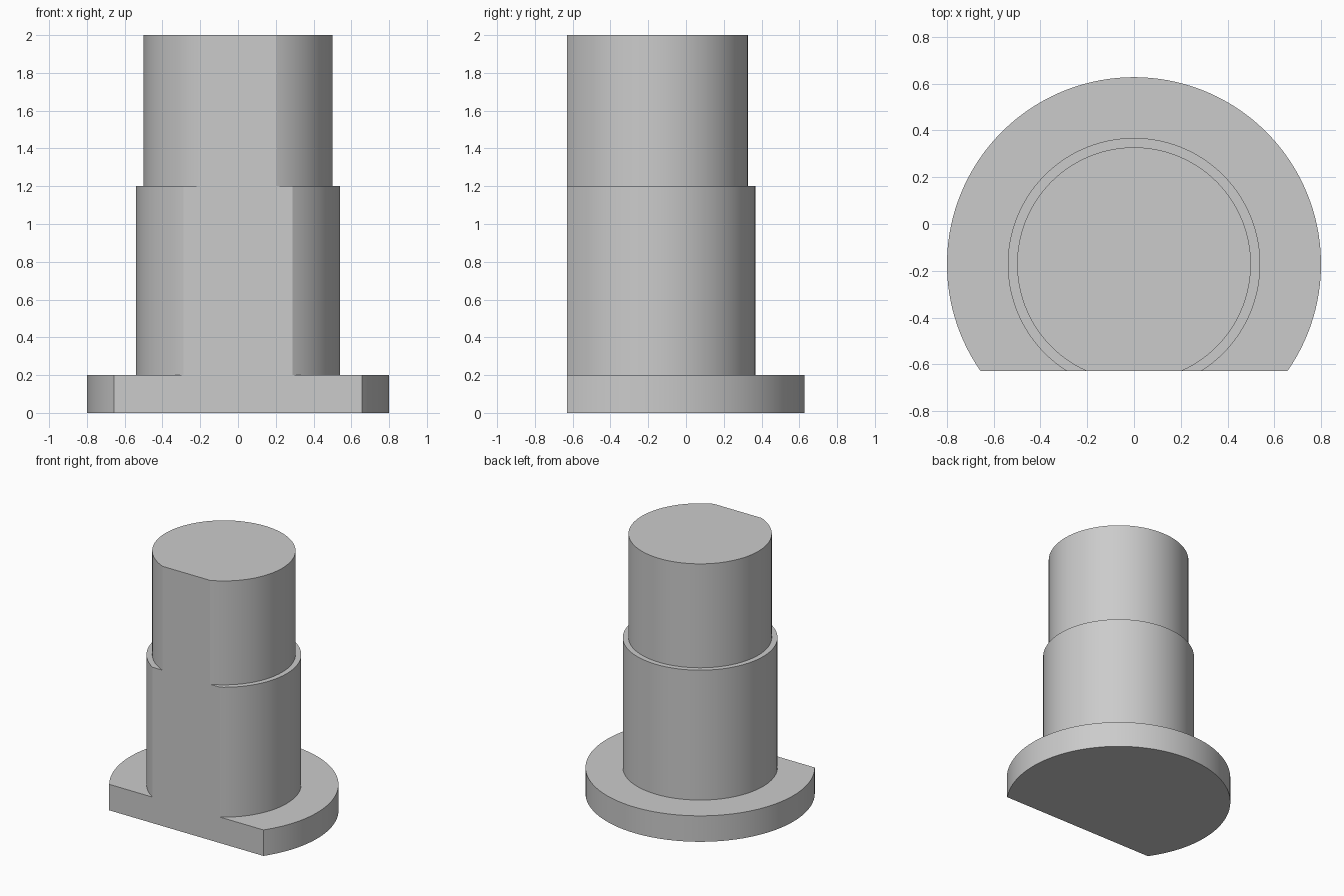
import bpy, bmesh, math

cube = bpy.data.objects.get("Cube")
if cube:
    bpy.data.objects.remove(cube, do_unlink=True)

AXIS_Y = -0.172      # shaft axis
FLAT = 0.457         # distance from the axis to the front flat
SEGMENTS = 96

grey = bpy.data.materials.new("plain grey")
grey.use_nodes = True
colour = (0.6, 0.6, 0.6, 1)
grey.diffuse_color = colour
grey.node_tree.nodes["Principled BSDF"].inputs["Base Color"].default_value = colour


def arc_ring(bm, radius, z):
    """Open arc running round the back from one end of the flat to the other."""
    start = -math.asin(FLAT / radius)
    sweep = math.pi - 2 * start
    angles = [start + sweep * i / SEGMENTS for i in range(SEGMENTS + 1)]
    return [bm.verts.new((radius * math.cos(a), AXIS_Y + radius * math.sin(a), z))
            for a in angles]


# Stepped shaft: flange, collar and upper shaft as (radius, bottom, top)
steps = [(0.8, 0, 0.2), (0.54, 0.2, 1.2), (0.5, 1.2, 2)]
bm = bmesh.new()
rings = [arc_ring(bm, r, z) for r, low, high in steps for z in (low, high)]

# Round walls and step ledges
for lower, upper in zip(rings, rings[1:]):
    for i in range(SEGMENTS):
        bm.faces.new((lower[i], lower[i + 1], upper[i + 1], upper[i]))

# Bottom, top and the flat cut down the front
bm.faces.new(rings[0])
bm.faces.new(rings[-1])
bm.faces.new([r[0] for r in rings] + [r[-1] for r in reversed(rings)])
bmesh.ops.recalc_face_normals(bm, faces=bm.faces)

mesh = bpy.data.meshes.new("stepped_shaft")
bm.to_mesh(mesh)
bm.free()
mesh.materials.append(grey)
shaft = bpy.data.objects.new("stepped_shaft", mesh)
bpy.context.collection.objects.link(shaft)

# Smooth round walls with crisp edges
bpy.ops.object.select_all(action="DESELECT")
shaft.select_set(True)
bpy.context.view_layer.objects.active = shaft
bpy.ops.object.shade_smooth_by_angle(angle=math.radians(20))
